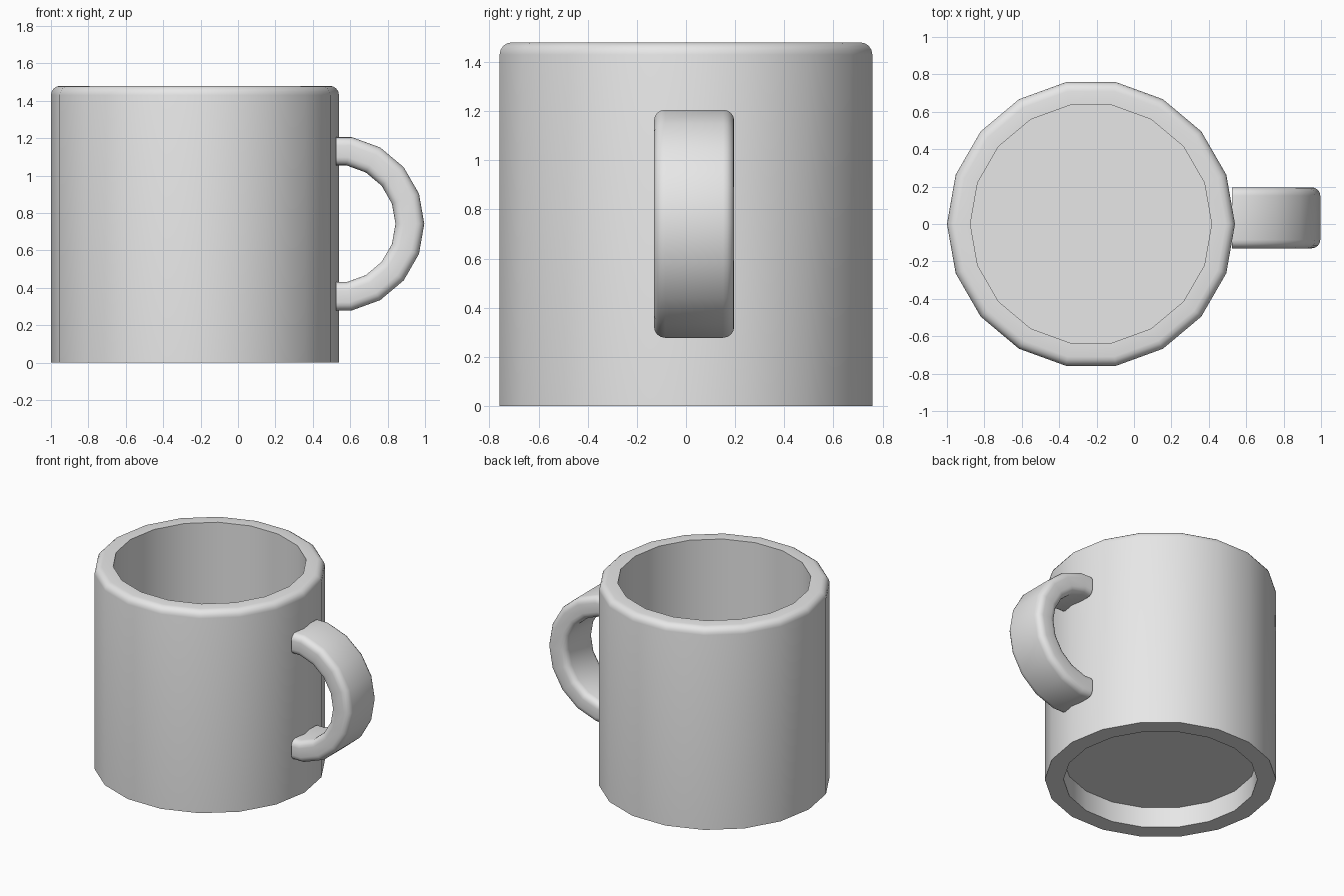
import bpy, bmesh
from math import radians, cos, sin, tan, pi

if "Cube" in bpy.data.objects:
    bpy.data.objects.remove(bpy.data.objects["Cube"], do_unlink=True)

SIDES = 18
MUG_X, R_OUT, R_IN, HEIGHT = -0.23, 0.77, 0.645, 1.48
FLOOR_Z, ROUND = 0.15, 0.05

clay = bpy.data.materials.new("plain grey")
clay.use_nodes = True
grey = (0.8, 0.8, 0.8, 1)
clay.diffuse_color = grey
clay.node_tree.nodes["Principled BSDF"].inputs["Base Color"].default_value = grey


def arc(cx, cy, r, start, end, steps):
    """Points along a circular arc, angles in degrees."""
    angles = [radians(start + (end - start) * i / steps) for i in range(steps + 1)]
    return [(cx + r * cos(a), cy + r * sin(a)) for a in angles]


def bridge(bm, rings, closed):
    """Join matching rings of vertices with quads."""
    pairs = list(zip(rings, rings[1:]))
    if closed:
        pairs.append((rings[-1], rings[0]))
    for a, b in pairs:
        n = len(a)
        for i in range(n):
            j = (i + 1) % n
            bm.faces.new((a[i], a[j], b[j], b[i]))


def finish(name, bm):
    bmesh.ops.recalc_face_normals(bm, faces=bm.faces)
    mesh = bpy.data.meshes.new(name)
    bm.to_mesh(mesh)
    bm.free()
    mesh.materials.append(clay)
    obj = bpy.data.objects.new(name, mesh)
    bpy.context.collection.objects.link(obj)
    bpy.ops.object.select_all(action="DESELECT")
    obj.select_set(True)
    bpy.context.view_layer.objects.active = obj
    bpy.ops.object.shade_smooth_by_angle(angle=radians(32))


# Mug wall: an open tube, rounded on the outer top edge
bm = bmesh.new()
profile = [(R_IN, 0), (R_OUT, 0)]
profile += arc(R_OUT - ROUND, HEIGHT - ROUND, ROUND, 0, 90, 4)
profile += [(R_IN, HEIGHT)]
turns = [2 * pi * k / SIDES for k in range(SIDES)]
rings = [[bm.verts.new((MUG_X + r * cos(a), r * sin(a), z)) for a in turns]
         for r, z in profile]
bridge(bm, rings, closed=True)
finish("mug_wall", bm)

# Mug floor: a disc set up inside the tube, leaving a foot ring below
bm = bmesh.new()
bmesh.ops.create_circle(bm, cap_ends=True, segments=SIDES, radius=R_IN)
for v in bm.verts:
    v.co = (v.co.x, v.co.y, 0)
rim = sorted(bm.verts, key=lambda v: v.index)
for v, a in zip(rim, turns):
    v.co = (MUG_X + R_IN * cos(a), R_IN * sin(a), FLOOR_Z)
finish("mug_floor", bm)

# Handle: a rounded strap swept round half a ring
HX, HY, HZ = 0.525, 0.033, 0.742
R_MID, HALF_T, HALF_W, CORNER = 0.394, 0.077, 0.163, 0.045
section = []
for k, (sr, sy) in enumerate([(1, 1), (-1, 1), (-1, -1), (1, -1)]):
    section += arc(sr * (HALF_T - CORNER), sy * (HALF_W - CORNER),
                   CORNER, 90 * k, 90 * k + 90, 4)
bm = bmesh.new()
rings = []
for deg in [-90] + list(range(-80, 81, 20)) + [90]:
    a = radians(deg)
    # the end rings lie flat against the mug, level with their neighbours
    shrink = cos(radians(10)) if abs(deg) == 90 else 1
    rings.append([bm.verts.new((HX + (R_MID + dr) * shrink * cos(a), HY + dy,
                                HZ + (R_MID + dr) * shrink * sin(a)))
                  for dr, dy in section])
bridge(bm, rings, closed=False)
bm.faces.new(rings[0])
bm.faces.new(rings[-1])
finish("handle", bm)
